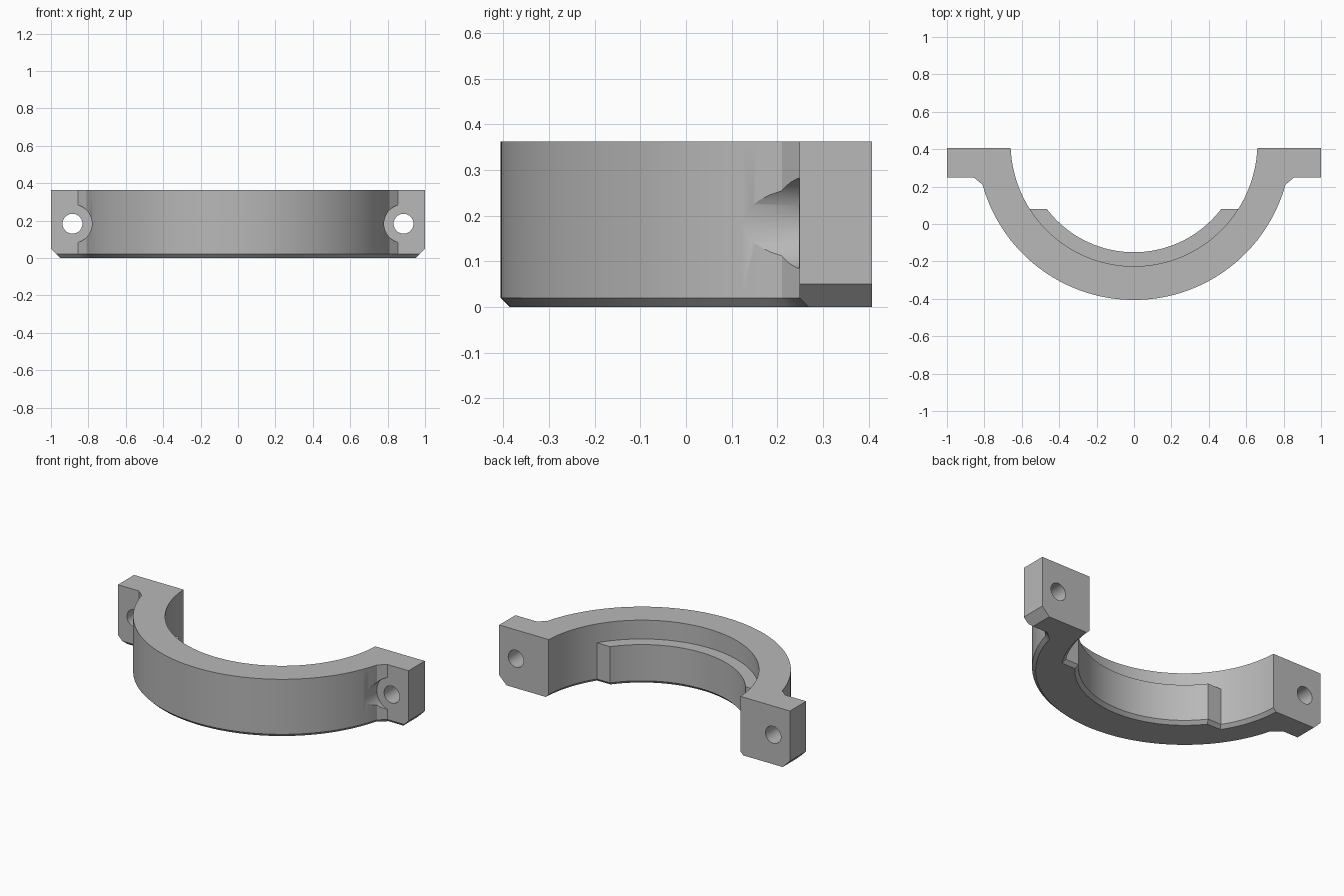
import bpy, bmesh, math
from mathutils import Matrix

cube = bpy.data.objects.get("Cube")
if cube:
    bpy.data.objects.remove(cube, do_unlink=True)

HEIGHT, LIP_TOP = 0.362, 0.245
BACK, TAB_FRONT, LIP_END = 0.407, 0.248, 0.08
CENTRE, OUTER, INNER, LIP = 0.434, 0.84, 0.66, 0.585
CHAMFER = 0.02
BOLT_X, BOLT_Z = 0.885, 0.183

grey = bpy.data.materials.new("light grey metal")
grey.use_nodes = True
colour = (0.48, 0.48, 0.48, 1)
grey.diffuse_color = colour
grey.node_tree.nodes["Principled BSDF"].inputs["Base Color"].default_value = colour


def arc(radius, y_end, steps=72):
    """Lower arc from the +x side to the -x side, ending at height y_end."""
    start = math.asin((y_end - CENTRE) / radius)
    sweep = math.pi + 2 * start
    return [(radius * math.cos(start - sweep * i / steps),
             CENTRE + radius * math.sin(start - sweep * i / steps))
            for i in range(steps + 1)]


def make_object(name, bm):
    bmesh.ops.recalc_face_normals(bm, faces=bm.faces)
    mesh = bpy.data.meshes.new(name)
    bm.to_mesh(mesh)
    bm.free()
    mesh.materials.append(grey)
    obj = bpy.data.objects.new(name, mesh)
    bpy.context.collection.objects.link(obj)
    return obj


def prism(name, outline, height, keep_sharp):
    """Extrude an outline upward and chamfer its bottom rim."""
    bm = bmesh.new()
    face = bm.faces.new([bm.verts.new((x, y, 0)) for x, y in outline])
    top = bmesh.ops.extrude_face_region(bm, geom=[face])["geom"]
    bmesh.ops.translate(bm, vec=(0, 0, height),
                        verts=[g for g in top if isinstance(g, bmesh.types.BMVert)])
    bmesh.ops.recalc_face_normals(bm, faces=bm.faces)
    rim = [e for e in bm.edges
           if all(v.co.z < 1e-5 for v in e.verts)
           and not all(keep_sharp(v.co) for v in e.verts)]
    bmesh.ops.bevel(bm, geom=rim, offset=CHAMFER, segments=1,
                    affect='EDGES', clamp_overlap=False)
    return make_object(name, bm)


def bolt_cutter(name, x, radius, y0, y1):
    bm = bmesh.new()
    place = (Matrix.Translation((x, (y0 + y1) / 2, BOLT_Z))
             @ Matrix.Rotation(math.pi / 2, 4, 'X'))
    bmesh.ops.create_cone(bm, cap_ends=True, segments=48, radius1=radius,
                          radius2=radius, depth=y1 - y0, matrix=place)
    return make_object(name, bm)


def corner_cutter(name, side):
    """Diamond bar that trims the lower outer corner of a tab."""
    bm = bmesh.new()
    reach = 0.05
    place = (Matrix.Translation((side * (1 + reach), BACK - 0.1, -reach))
             @ Matrix.Rotation(math.pi / 4, 4, 'Y')
             @ Matrix.Diagonal((0.15 * math.sqrt(2), 0.6, 0.15 * math.sqrt(2), 1)))
    bmesh.ops.create_cube(bm, size=1, matrix=place)
    return make_object(name, bm)


def combine(target, other, operation):
    mod = target.modifiers.new(operation.title(), 'BOOLEAN')
    mod.operation, mod.object, mod.solver = operation, other, 'EXACT'
    bpy.context.view_layer.objects.active = target
    bpy.ops.object.modifier_apply(modifier=mod.name)
    bpy.data.objects.remove(other, do_unlink=True)


# Half ring with a bolt tab at each end
tab = [(1, BACK), (1, TAB_FRONT), (0.855, TAB_FRONT)]
outline = (tab + arc(OUTER, 0.21)
           + [(-x, y) for x, y in reversed(tab)]
           + list(reversed(arc(INNER, BACK))))
clamp = prism("half_clamp", outline, HEIGHT, lambda co: co.y > BACK - 1e-4)

# Inner lip, sunk slightly into the ring
buried = INNER + 0.05
lip = prism("inner_lip", arc(LIP, LIP_END) + list(reversed(arc(buried, LIP_END))),
            LIP_TOP,
            lambda co: math.hypot(co.x, co.y - CENTRE) > buried - 0.005)
combine(clamp, lip, 'UNION')

# Bolt holes, washer reliefs and trimmed tab corners
for side in (-1, 1):
    x = side * BOLT_X
    combine(clamp, bolt_cutter("relief_cutter", x, 0.104, -0.1, TAB_FRONT - 0.0005),
            'DIFFERENCE')
    combine(clamp, bolt_cutter("hole_cutter", x, 0.053, 0.1, 0.6), 'DIFFERENCE')
    combine(clamp, corner_cutter("corner_cutter", side), 'DIFFERENCE')

bpy.ops.object.select_all(action='DESELECT')
clamp.select_set(True)
bpy.context.view_layer.objects.active = clamp
bpy.ops.object.shade_smooth_by_angle(angle=math.radians(30))
